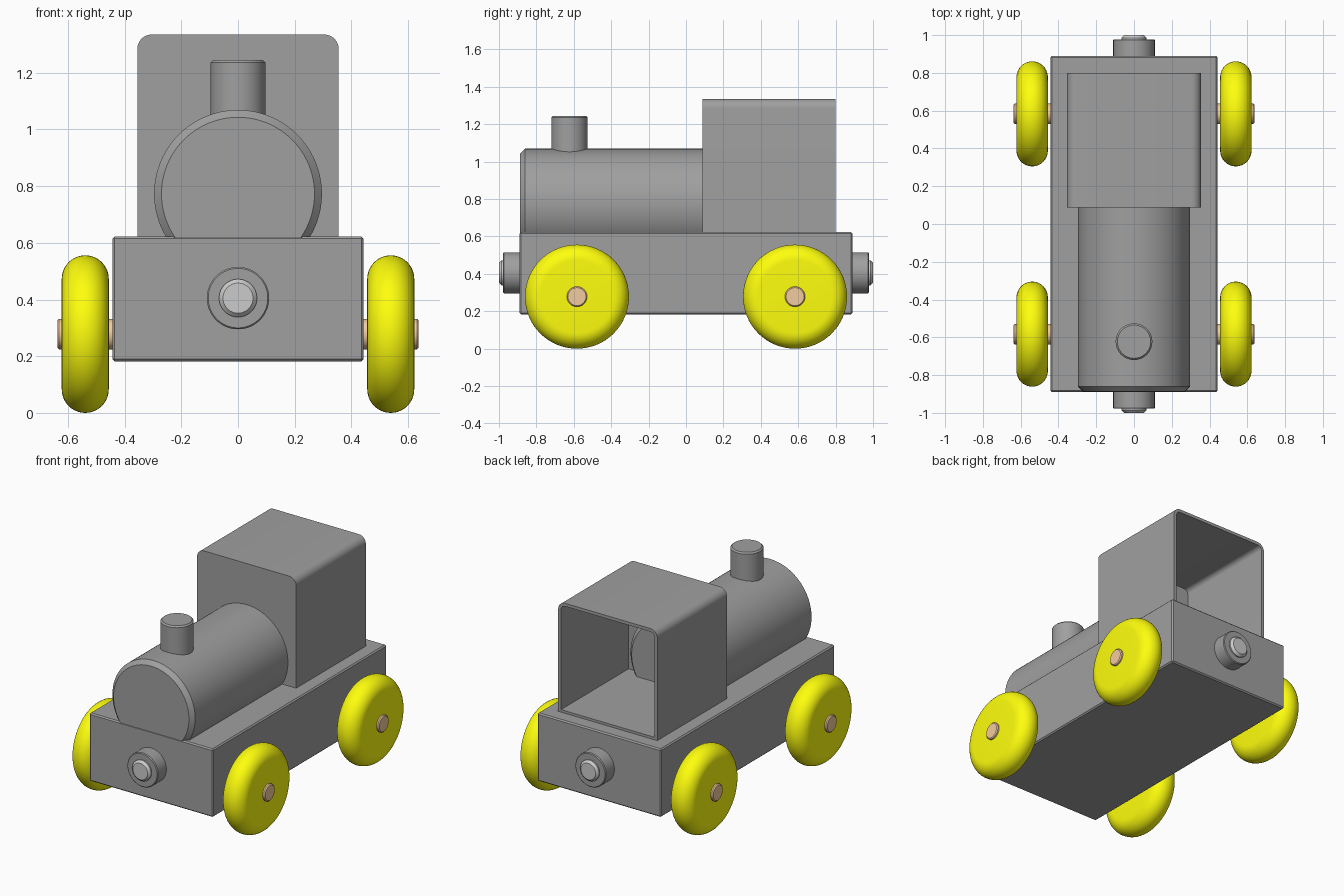
import bpy, bmesh, math
from mathutils import Matrix, Vector

if "Cube" in bpy.data.objects:
    bpy.data.objects.remove(bpy.data.objects["Cube"])


def material(name, rgb):
    m = bpy.data.materials.new(name)
    m.diffuse_color = (*rgb, 1)
    m.use_nodes = True
    m.node_tree.nodes["Principled BSDF"].inputs["Base Color"].default_value = m.diffuse_color
    return m


GREY = material("dark_grey_paint", (0.35, 0.35, 0.35))
YELLOW = material("yellow_paint", (1.0, 1.0, 0.004))
WOOD = material("light_wood", (0.9, 0.6, 0.35))
SILVER = material("silver", (0.59, 0.59, 0.59))


def smooth(ob):
    bpy.ops.object.select_all(action='DESELECT')
    ob.select_set(True)
    bpy.context.view_layer.objects.active = ob
    bpy.ops.object.shade_smooth_by_angle(angle=math.radians(30))


def finish(name, bm, mat=GREY):
    bmesh.ops.recalc_face_normals(bm, faces=bm.faces)
    mesh = bpy.data.meshes.new(name)
    bm.to_mesh(mesh)
    bm.free()
    ob = bpy.data.objects.new(name, mesh)
    bpy.context.collection.objects.link(ob)
    mesh.materials.append(mat)
    smooth(ob)
    return ob


def lathe(name, profile, loc, axis, mat=GREY, segs=64):
    """Revolve (radius, height) points, capped at both ends, and aim them along axis."""
    bm = bmesh.new()
    rings = [[bm.verts.new((r * math.cos(2 * math.pi * i / segs),
                            r * math.sin(2 * math.pi * i / segs), h))
              for i in range(segs)] for r, h in profile]
    for a, b in zip(rings, rings[1:]):
        for i in range(segs):
            j = (i + 1) % segs
            bm.faces.new((a[i], a[j], b[j], b[i]))
    bm.faces.new(rings[0])
    bm.faces.new(rings[-1])
    rot = Vector(axis).to_track_quat('Z', 'Y').to_matrix().to_4x4()
    bm.transform(Matrix.Translation(loc) @ rot)
    return finish(name, bm, mat)


def rod(r, h0, h1, c0, c1):
    """Cylinder profile with a chamfer at each end (0 leaves that end square)."""
    start = [(r - c0, h0), (r, h0 + c0)] if c0 else [(r, h0)]
    return start + [(r, h1 - c1), (r - c1, h1)]


def box(lo, hi):
    bm = bmesh.new()
    bmesh.ops.create_cube(bm, size=1)
    lo, hi = Vector(lo), Vector(hi)
    for v in bm.verts:
        v.co = Vector([(l + h) / 2 + c * (h - l) for c, l, h in zip(v.co, lo, hi)])
    return bm


# Chassis block with a fine chamfer
bm = box((-0.443, -0.889, 0.182), (0.443, 0.889, 0.623))
bmesh.ops.bevel(bm, geom=bm.edges[:], offset=0.008, segments=1, affect='EDGES')
finish("chassis", bm)

# Cab: hollow box open at the back, top side edges rounded
bm = box((-0.355, 0.088, 0.619), (0.355, 0.80, 1.335))
top_edges = [e for e in bm.edges if all(v.co.z > 1 for v in e.verts)
             and abs(e.verts[0].co.x - e.verts[1].co.x) < 1e-5]
bmesh.ops.bevel(bm, geom=top_edges, offset=0.05, segments=8, profile=0.5, affect='EDGES')
back = [f for f in bm.faces if f.calc_center_median().y > 0.799]
bmesh.ops.delete(bm, geom=back, context='FACES')
cab = finish("cab", bm)
shell = cab.modifiers.new("walls", 'SOLIDIFY')
shell.thickness = 0.02
shell.offset = -1
shell.use_even_offset = True
bpy.ops.object.modifier_apply(modifier=shell.name)
smooth(cab)

# Boiler, reaching a little way into the cab, and chimney
lathe("boiler", rod(0.296, -0.887, 0.17, 0.026, 0.026), (0, 0, 0.773), (0, 1, 0), segs=96)
lathe("chimney", rod(0.097, 0.95, 1.245, 0, 0.009), (0, -0.623, 0), (0, 0, 1))

# Couplings at both ends
for end, s in (("front", -1), ("back", 1)):
    lathe(end + "_coupling", rod(0.11, 0.87, 0.978, 0, 0.005), (0, 0, 0.405), (0, s, 0))
    lathe(end + "_coupling_tip", rod(0.067, 0.96, 1.0, 0, 0.014), (0, 0, 0.405), (0, s, 0), SILVER)

# Axles and fully rounded wheels
half, rad = 0.083, 0.278
tyre = [(rad - half + half * math.cos(a), half * math.sin(a))
        for a in (math.radians(-90 + 180 * i / 20) for i in range(21))]
for end, y in (("front", -0.583), ("back", 0.583)):
    lathe(end + "_axle", rod(0.054, -0.637, 0.637, 0.006, 0.006), (0, y, rad), (1, 0, 0), WOOD)
    for side, s in (("left", -1), ("right", 1)):
        lathe(f"{end}_{side}_wheel", tyre, (s * 0.539, y, rad), (s, 0, 0), YELLOW)
